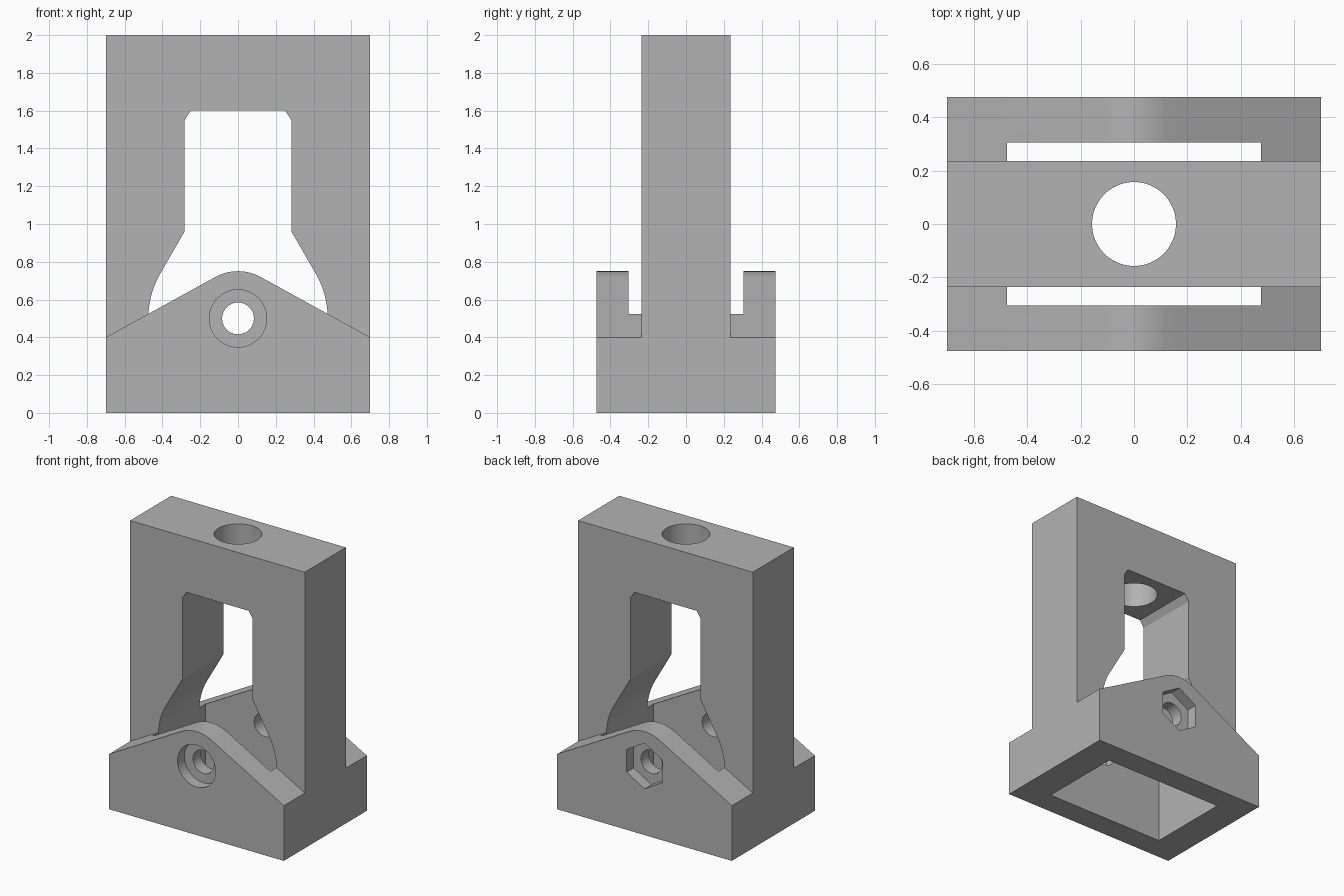
import bpy
import bmesh
from math import radians, sin, cos, sqrt, asin, atan2, pi

if "Cube" in bpy.data.objects:
    bpy.data.objects.remove(bpy.data.objects["Cube"])

grey = bpy.data.materials.new("plain grey")
grey.use_nodes = True
GREY = (0.45, 0.45, 0.45, 1)
grey.diffuse_color = GREY
grey.node_tree.nodes["Principled BSDF"].inputs["Base Color"].default_value = GREY

AXIS_Z = 0.5             # height of the cross bolt
HALF_W, HALF_D = 0.7, 0.475
CAVITY_X, CAVITY_Y = 0.475, 0.305
FRAME_Y = 0.235


def prism(name, points, y0, y1):
    """Extrude an (x, z) outline along y."""
    bm = bmesh.new()
    face = bm.faces.new([bm.verts.new((x, y0, z)) for x, z in points])
    top = bmesh.ops.extrude_face_region(bm, geom=[face])["geom"]
    moved = [v for v in top if isinstance(v, bmesh.types.BMVert)]
    bmesh.ops.translate(bm, verts=moved, vec=(0, y1 - y0, 0))
    bmesh.ops.recalc_face_normals(bm, faces=bm.faces)
    mesh = bpy.data.meshes.new(name)
    bm.to_mesh(mesh)
    bm.free()
    mesh.materials.append(grey)
    obj = bpy.data.objects.new(name, mesh)
    bpy.context.collection.objects.link(obj)
    return obj


def arc(radius, start, end, steps):
    return [(radius * cos(start + (end - start) * i / steps),
             AXIS_Z + radius * sin(start + (end - start) * i / steps))
            for i in range(steps + 1)]


def ring(radius, sides, turn=0):
    return arc(radius, turn, turn + 2 * pi, sides)[:-1]


def mirrored(right_side):
    """Close a right-hand outline with its mirror image."""
    return right_side + [(-x, z) for x, z in reversed(right_side) if x > 1e-5]


def rect(half_x, z0, z1):
    return mirrored([(half_x, z0), (half_x, z1)])


def combine(target, tool, operation):
    mod = target.modifiers.new(operation, "BOOLEAN")
    mod.operation = operation
    mod.solver = "EXACT"
    mod.object = tool
    bpy.context.view_layer.objects.active = target
    bpy.ops.object.modifier_apply(modifier=mod.name)
    bpy.data.objects.remove(tool)


# Base with a rounded gable whose slopes are tangent to the crown
crown = 0.25
eave = 0.4
reach = sqrt(HALF_W ** 2 + (AXIS_Z - eave) ** 2)
slope = asin(crown / reach) + atan2(AXIS_Z - eave, HALF_W)
gable = [(HALF_W, 0), (HALF_W, eave)] + arc(crown, pi / 2 - slope, pi / 2, 12)
body = prism("bracket_body", mirrored(gable), -HALF_D, HALF_D)
combine(body, prism("cavity", rect(CAVITY_X, -0.1, 0.9), -CAVITY_Y, CAVITY_Y), "DIFFERENCE")

# Upright frame with a keyhole-shaped opening
opening = [(CAVITY_X, 0)] + arc(CAVITY_X, 0, radians(30), 16)
opening += [(0.282, 0.962), (0.282, 1.55), (0.25, 1.6)]
outer = [(HALF_W, 2), (HALF_W, 0)]
half = outer + opening
frame = prism("frame", half + [(-x, z) for x, z in reversed(half)], -FRAME_Y, FRAME_Y)
combine(body, frame, "UNION")

# Cross bolt hole, round counterbore in front, hexagonal nut pocket behind
pocket = 0.08
combine(body, prism("bolt_hole", ring(0.084, 48), -1, 1), "DIFFERENCE")
combine(body, prism("counterbore", ring(0.152, 64), -1, pocket - HALF_D), "DIFFERENCE")
combine(body, prism("nut_pocket", ring(0.165, 6, pi / 6), HALF_D - pocket, 1), "DIFFERENCE")

# Vertical hole through the top bar
bpy.ops.mesh.primitive_cylinder_add(vertices=64, radius=0.157, depth=0.8, location=(0, 0, 1.85))
combine(body, bpy.context.object, "DIFFERENCE")

# Smooth the curved walls, keep the edges sharp
body.data.materials.clear()
body.data.materials.append(grey)
for face in body.data.polygons:
    face.material_index = 0
bpy.ops.object.select_all(action="DESELECT")
body.select_set(True)
bpy.context.view_layer.objects.active = body
bpy.ops.object.shade_smooth_by_angle(angle=radians(25))
